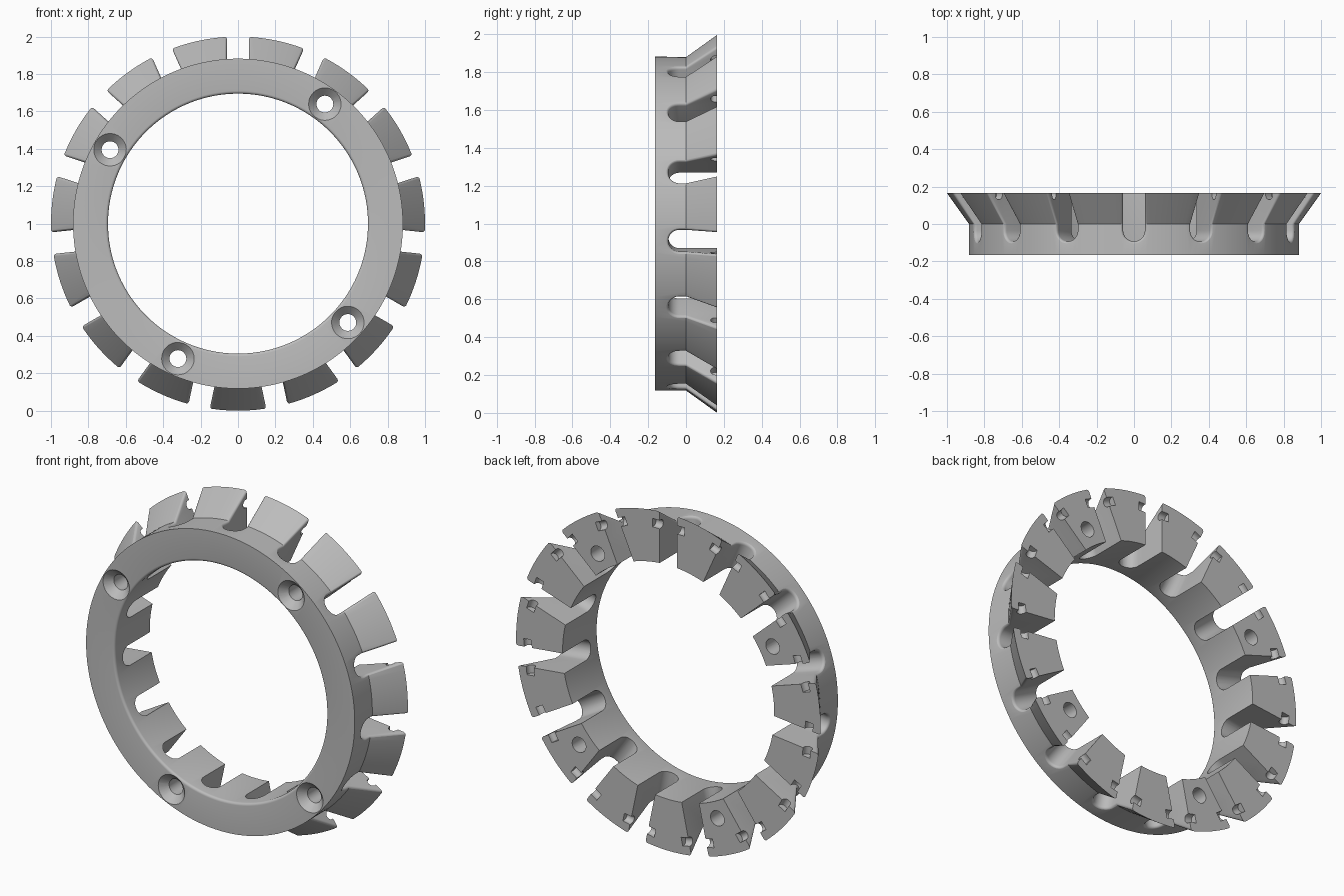
import bpy, bmesh, math
from mathutils import Vector

cube = bpy.data.objects.get("Cube")
if cube:
    bpy.data.objects.remove(cube, do_unlink=True)

TEETH = 15
HALF = 0.165          # half the ring depth
R_IN, R_MID, R_OUT = 0.695, 0.882, 1.0
SLOT, FILLET, SLOT_Y = 0.058, 0.016, -0.035


def place(angle, r, u, y):
    """Ring coordinates (radius, sideways, depth) to model space."""
    c, s = math.cos(angle), math.sin(angle)
    return Vector((r * c - u * s, y, 1 + r * s + u * c))


def loft(bm, loops):
    """Closed solid through matching loops of points."""
    rows = [[bm.verts.new(p) for p in loop] for loop in loops]
    n = len(rows[0])
    for a, b in zip(rows, rows[1:]):
        for i in range(n):
            j = (i + 1) % n
            bm.faces.new((a[i], a[j], b[j], b[i]))
    bm.faces.new(rows[0])
    bm.faces.new(rows[-1])


def finish(bm, name):
    bmesh.ops.recalc_face_normals(bm, faces=bm.faces)
    mesh = bpy.data.meshes.new(name)
    bm.to_mesh(mesh)
    bm.free()
    obj = bpy.data.objects.new(name, mesh)
    bpy.context.collection.objects.link(obj)
    return obj


def outer(y, u):
    """Radius of the outer surface: a cylinder in front, a flare behind."""
    r = R_MID + max(0, y) * (R_OUT - R_MID) / HALF
    return math.sqrt(r * r - u * u)


def arc(start, end, steps):
    return [math.radians(start + (end - start) * i / steps) for i in range(steps + 1)]


# Ring body: revolved profile with a rounded front inner edge
profile = [(R_MID, -HALF), (R_MID, 0), (R_OUT, HALF), (R_IN, HALF)]
profile += [(R_IN + 0.015 * (1 - math.cos(a)), -HALF + 0.015 * (1 - math.sin(a)))
            for a in arc(0, 90, 4)]
bm = bmesh.new()
SEG = 180
rows = [[bm.verts.new(place(math.tau * k / SEG, r, 0, y)) for r, y in profile]
        for k in range(SEG)]
for k in range(SEG):
    a, b = rows[k - 1], rows[k]
    for i in range(len(profile)):
        bm.faces.new((a[i - 1], a[i], b[i], b[i - 1]))
ring = finish(bm, "slotted_ring")

# Slot cutters: round-ended slots that flare to round the outer edges
outline = [(SLOT, 0.25, 1, 0), (SLOT, 0, 1, 0)]
outline += [(SLOT * math.cos(a), SLOT_Y + SLOT * math.sin(a), math.cos(a), math.sin(a))
            for a in arc(0, -180, 16)]
outline += [(-SLOT, 0, -1, 0), (-SLOT, 0.25, -1, 0)]


def slot_loop(angle, spread, lift=None, flat=None):
    pts = []
    for u, y, nu, ny in outline:
        u, y = u + nu * spread, y + ny * spread
        pts.append(place(angle, flat if flat else outer(y, u) + lift, u, y))
    return pts


slots, notches, holes = bmesh.new(), bmesh.new(), bmesh.new()
for k in range(TEETH):
    angle = math.radians(90 + k * 360 / TEETH)
    loops = [slot_loop(angle, 0, flat=0.5)]
    for a in arc(0, 90, 4):
        loops.append(slot_loop(angle, FILLET * (1 - math.cos(a)),
                               FILLET * (math.sin(a) - 1) + 0.001 * math.sin(a)))
    loops.append(slot_loop(angle, FILLET, flat=1.2))
    loft(slots, loops)

    # Notch cutters: U grooves across each slot at the back
    groove = [(0.945, 0.25)]
    groove += [(0.92 + 0.025 * math.cos(a), 0.155 + 0.025 * math.sin(a))
               for a in arc(0, -180, 10)]
    groove.append((0.895, 0.25))
    loft(notches, [[place(angle, r, u, y) for r, y in groove] for u in (-0.105, 0.105)])

# Screw hole cutters: countersunk from the front
for degrees in (54, 150, 246, 318):
    angle = math.radians(degrees)
    steps = [(0.095, -HALF - 0.008), (0.045, -HALF + 0.042), (0.045, 0.3)]
    loft(holes, [[place(angle, 0.79 + r * math.cos(a), r * math.sin(a), y)
                  for a in arc(0, 348.75, 31)] for r, y in steps])

# Cut the ring
bpy.context.view_layer.objects.active = ring
for name, cut in (("slot_cutter", slots), ("notch_cutter", notches), ("hole_cutter", holes)):
    cutter = finish(cut, name)
    cutter.hide_render = True
    mod = ring.modifiers.new(name, 'BOOLEAN')
    mod.operation = 'DIFFERENCE'
    mod.solver = 'EXACT'
    mod.object = cutter
    bpy.ops.object.modifier_apply(modifier=mod.name)
    bpy.data.objects.remove(cutter, do_unlink=True)

# Plain grey finish
grey = bpy.data.materials.new("plain_grey")
grey.use_nodes = True
color = (0.5, 0.5, 0.5, 1)
grey.diffuse_color = color
grey.node_tree.nodes["Principled BSDF"].inputs["Base Color"].default_value = color
ring.data.materials.clear()
ring.data.materials.append(grey)

bpy.ops.object.select_all(action='DESELECT')
ring.select_set(True)
bpy.ops.object.shade_smooth_by_angle(angle=math.radians(30))
